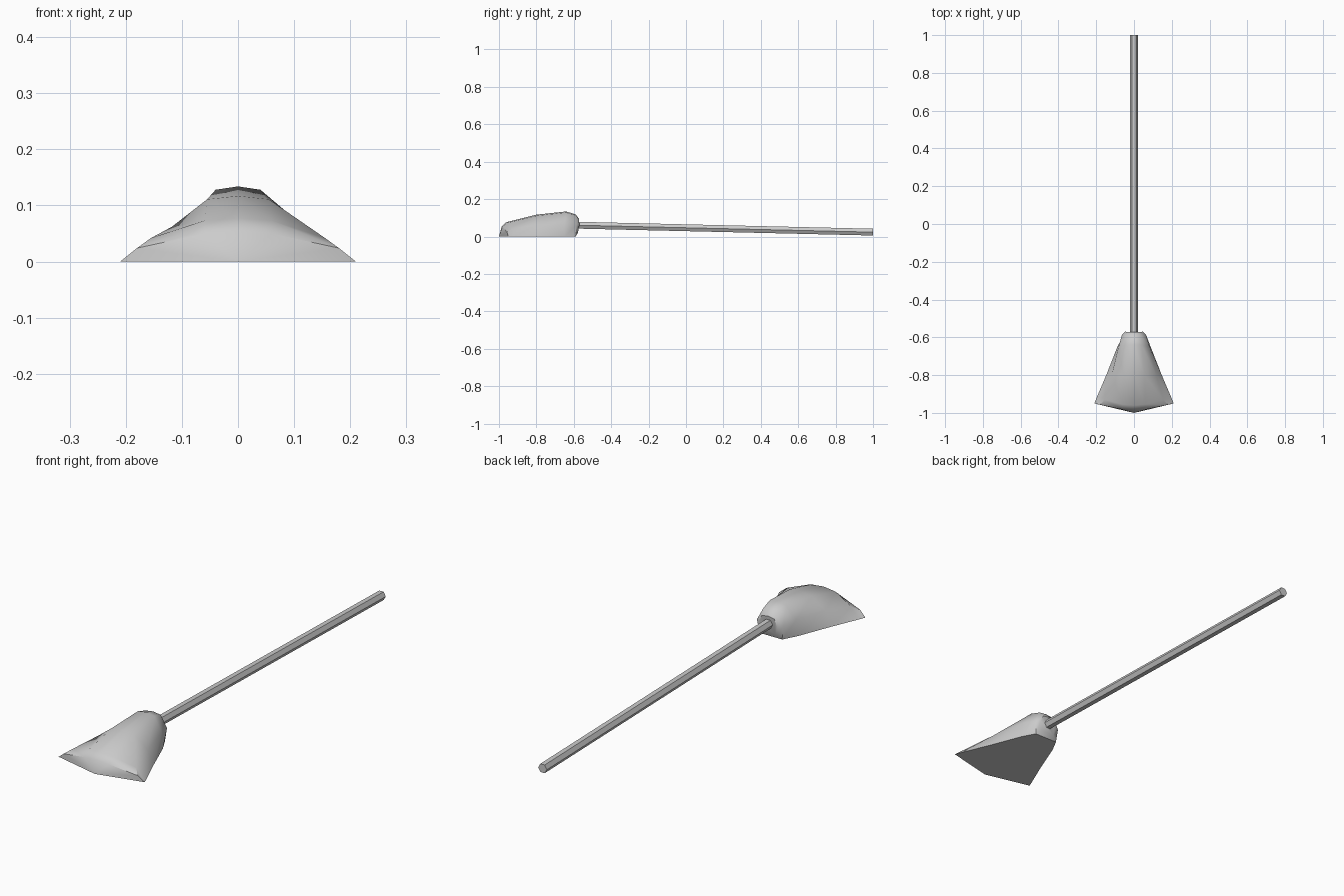
import bpy, bmesh, math
from mathutils import Vector

if "Cube" in bpy.data.objects:
    bpy.data.objects.remove(bpy.data.objects["Cube"])


def finish(name, bm, angle):
    bmesh.ops.recalc_face_normals(bm, faces=bm.faces[:])
    mesh = bpy.data.meshes.new(name)
    bm.to_mesh(mesh)
    bm.free()
    ob = bpy.data.objects.new(name, mesh)
    bpy.context.collection.objects.link(ob)
    bpy.ops.object.select_all(action='DESELECT')
    ob.select_set(True)
    bpy.context.view_layer.objects.active = ob
    bpy.ops.object.shade_smooth_by_angle(angle=math.radians(angle))
    return ob


# Bristle head: half cross-sections (x, y, z) from floor edge to top ridge
sections = [
    [(.21, -.95, 0), (.18, -.957, .024), (.06, -.982, .05), (0, -.985, .055)],
    [(.198, -.92, 0), (.155, -.93, .042), (.06, -.955, .073), (0, -.96, .077)],
    [(.147, -.80, 0), (.118, -.80, .062), (.055, -.80, .111), (0, -.80, .117)],
    [(.088, -.65, 0), (.082, -.65, .07), (.04, -.64, .128), (0, -.64, .134)],
    [(.056, -.59, 0), (.063, -.585, .06), (.036, -.59, .113), (0, -.59, .118)],
    [(.032, -.578, .02), (.046, -.57, .06), (.03, -.572, .09), (0, -.572, .095)],
]
bm = bmesh.new()
rings = []
for half in sections:
    full = half + [(-x, y, z) for x, y, z in reversed(half[:-1])]
    rings.append([bm.verts.new(p) for p in full])
n = len(rings[0])
for a, b in zip(rings, rings[1:]):
    for i in range(n):
        j = (i + 1) % n
        bm.faces.new((a[i], a[j], b[j], b[i]))
bm.faces.new(rings[-1])
# Pointed front lip
tip = bm.verts.new((0, -1, 0))
for i in range(n):
    bm.faces.new((rings[0][i], rings[0][(i + 1) % n], tip))
finish("broom_head", bm, 40)

# Hexagonal handle, sloping slightly down to its far end
start, end = Vector((0, -.60, .061)), Vector((0, 1, .0235))
radius = .021
bm = bmesh.new()
hexes = []
for c in (start, end):
    hexes.append([bm.verts.new((radius * math.cos(k * math.pi / 3), c.y,
                                c.z + radius * math.sin(k * math.pi / 3)))
                  for k in range(6)])
for i in range(6):
    j = (i + 1) % 6
    bm.faces.new((hexes[0][i], hexes[0][j], hexes[1][j], hexes[1][i]))
for ring in hexes:
    bm.faces.new(ring)
finish("broom_handle", bm, 30)
